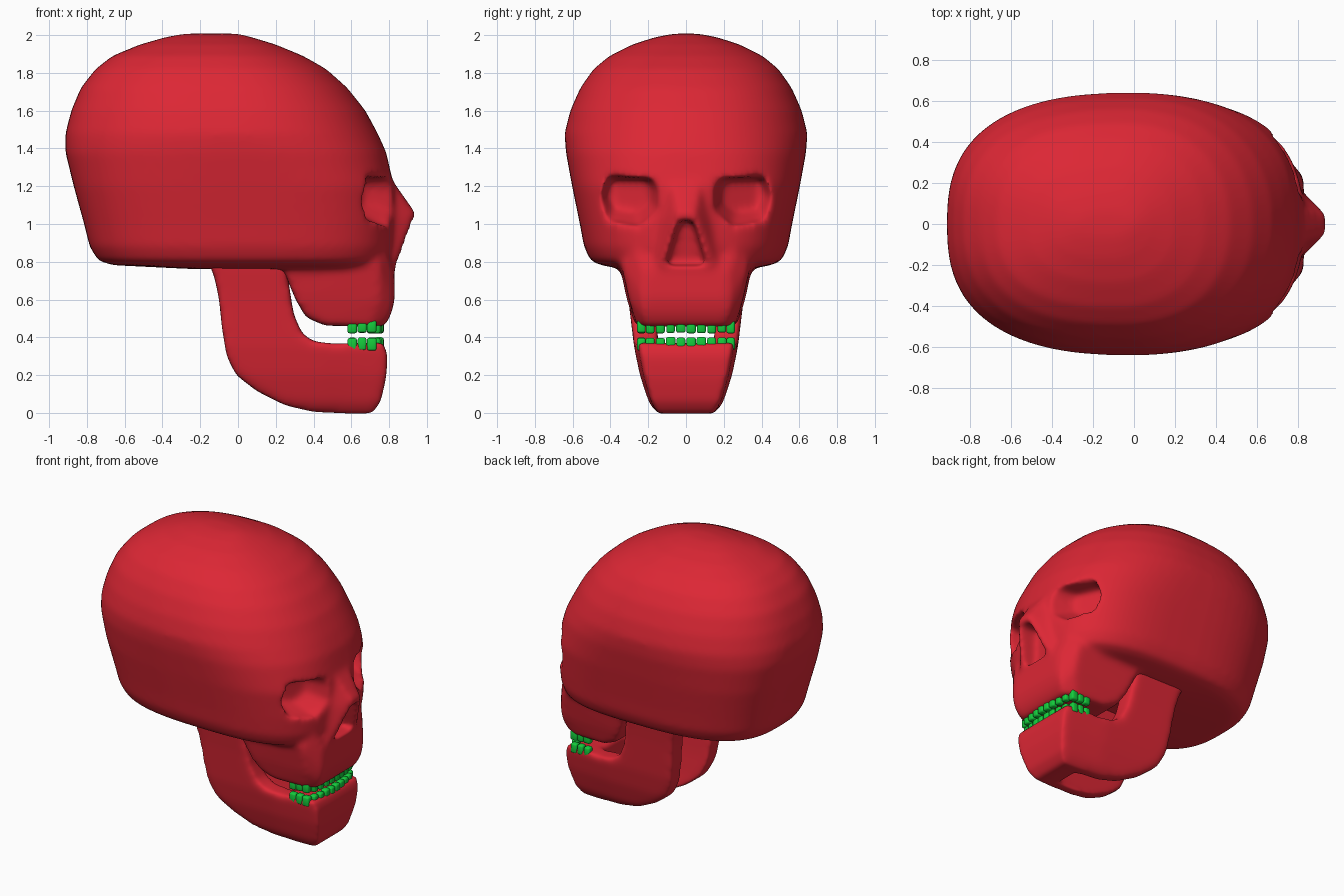
import bpy, bmesh, math, random
from mathutils import Matrix

if "Cube" in bpy.data.objects:
    bpy.data.objects.remove(bpy.data.objects["Cube"])

random.seed(4)
VOXEL = 0.016


def material(name, rgb):
    m = bpy.data.materials.new(name)
    m.diffuse_color = (*rgb, 1)
    m.use_nodes = True
    m.node_tree.nodes["Principled BSDF"].inputs["Base Color"].default_value = m.diffuse_color
    return m


def to_object(bm, name, mat=None):
    bmesh.ops.recalc_face_normals(bm, faces=bm.faces)
    me = bpy.data.meshes.new(name)
    bm.to_mesh(me)
    bm.free()
    ob = bpy.data.objects.new(name, me)
    bpy.context.collection.objects.link(ob)
    if mat:
        me.materials.append(mat)
    return ob


def hull(bm, pts):
    vs = [bm.verts.new(p) for p in pts]
    res = bmesh.ops.convex_hull(bm, input=vs)
    loose = [v for v in res["geom_interior"] if isinstance(v, bmesh.types.BMVert)]
    if loose:
        bmesh.ops.delete(bm, geom=loose, context='VERTS')


def mirrored(pts):
    return [(x, s * y, z) for x, y, z in pts for s in (1, -1)]


def prism(bm, profile, y0, y1):
    a = [bm.verts.new((x, y0, z)) for x, z in profile]
    b = [bm.verts.new((x, y1, z)) for x, z in profile]
    bm.faces.new(a)
    bm.faces.new(b[::-1])
    for i in range(len(a)):
        j = (i + 1) % len(a)
        bm.faces.new((a[i], b[i], b[j], a[j]))


def remesh(ob):
    m = ob.modifiers.new("remesh", 'REMESH')
    m.mode = 'VOXEL'
    m.voxel_size = VOXEL


def soften(ob, n):
    m = ob.modifiers.new("soften", 'SMOOTH')
    m.factor, m.iterations = 0.5, n


def bake(ob, mat):
    dg = bpy.context.evaluated_depsgraph_get()
    me = bpy.data.meshes.new_from_object(ob.evaluated_get(dg))
    ob.modifiers.clear()
    ob.data = me
    me.materials.clear()
    me.materials.append(mat)
    for p in me.polygons:
        p.use_smooth = True
        p.material_index = 0


red = material("red_bone", (0.72, 0.02, 0.035))
green = material("green_teeth", (0.007, 0.6, 0.045))

# Cranium: rounded rings of (height, back x, front x, half width)
RINGS = [(.762, -.25, .70, .34), (.782, -.66, .77, .45), (.805, -.74, .80, .505),
         (.88, -.785, .82, .54), (1.0, -.815, .825, .562), (1.2, -.87, .825, .603),
         (1.38, -.914, .785, .636), (1.48, -.914, .74, .643), (1.6, -.883, .675, .613),
         (1.72, -.833, .58, .56), (1.82, -.755, .468, .49), (1.89, -.665, .345, .405),
         (1.95, -.52, .20, .285), (1.99, -.38, .07, .16), (2.008, -.28, 0, .06)]
SEG = 64


def signed_pow(v, e):
    return math.copysign(abs(v) ** e, v)


bm = bmesh.new()
rows = []
for z, xb, xf, w in RINGS:
    c = (xb + xf) / 2 + .08 * min(1, w / .5)
    low = min(1, max(0, (1.5 - z) / .35))        # lower rings are squarer
    row = []
    for i in range(SEG):
        t = 2 * math.pi * i / SEG
        ahead = math.cos(t) > 0
        e = 2 / (2.25 + .6 * low if ahead else 2.5 + .4 * low)
        r = xf - c if ahead else c - xb
        row.append(bm.verts.new((c + r * signed_pow(math.cos(t), e),
                                 w * signed_pow(math.sin(t), e), z)))
    rows.append(row)
for a, b in zip(rows, rows[1:]):
    for i in range(SEG):
        j = (i + 1) % SEG
        bm.faces.new((a[i], a[j], b[j], b[i]))
bm.faces.new(rows[0][::-1])
bm.faces.new(rows[-1])

# Upper jaw block and nose ridge, merged into the cranium
hull(bm, mirrored([(.24, .36, .84), (.255, .34, .72), (.74, .34, .78), (.79, .26, .86),
                   (.828, .22, .74), (.83, .23, .6), (.75, .3, .6), (.305, .315, .6),
                   (.36, .28, .505), (.46, .27, .462), (.81, .23, .52), (.775, .21, .457),
                   (.7, .255, .457)]))
hull(bm, mirrored([(.7, .08, 1.3), (.81, .08, 1.24), (.945, .045, 1.05), (.92, .07, 1.0),
                   (.83, .16, .76), (.7, .2, .76), (.72, .21, 1.0)]))
skull = to_object(bm, "skull")

# Cutter for the eye sockets and the nose opening
bm = bmesh.new()
EYE = [(.18, 1.245), (.42, 1.25), (.45, 1.14), (.41, 1.02), (.25, .99), (.15, 1.07), (.145, 1.18)]
for s in (1, -1):
    pts = []
    for y, z in EYE:
        pts.append((.89 - .5 * y + .2, s * y, z))
        pts.append((.89 - .5 * y - .01, s * y, z))
        yb, zb = .30 + (y - .30) * .72, 1.15 + (z - 1.12) * .68
        pts.append((.89 - .5 * yb - .135, s * yb, zb))
    hull(bm, pts)
hull(bm, mirrored([(1.1, .035, 1.035), (1.1, .08, .95), (1.1, .12, .77),
                   (.79, .03, 1.015), (.74, .1, .785)]))
cutter = to_object(bm, "socket_cutter")
cutter.hide_render = True

remesh(skull)
b = skull.modifiers.new("sockets", 'BOOLEAN')
b.operation, b.object, b.solver = 'DIFFERENCE', cutter, 'EXACT'
remesh(skull)
soften(skull, 16)
bake(skull, red)
bpy.data.objects.remove(cutter)

# Lower jaw: two side arms and a chin, narrowed towards the bottom
ARM = [(-.17, .83), (-.125, .72), (-.1, .6), (-.085, .45), (-.06, .3), (-.01, .2), (.1, .115),
       (.25, .04), (.4, .005), (.6, -.003), (.71, -.003), (.755, .06), (.783, .18), (.793, .3),
       (.77, .372), (.5, .367), (.4, .378), (.34, .42), (.295, .52), (.265, .71), (.25, .83)]
CHIN = [(.56, -.003), (.71, -.003), (.755, .06), (.783, .18), (.793, .3), (.77, .372), (.56, .367)]
WIDTH = [(-1, .155), (0, .16), (.05, .195), (.2, .244), (.35, .275), (.6, .305), (.83, .34), (2, .34)]


def half_width(z):
    for (z0, w0), (z1, w1) in zip(WIDTH, WIDTH[1:]):
        if z <= z1:
            return w0 + (w1 - w0) * (z - z0) / (z1 - z0)


bm = bmesh.new()
for s in (1, -1):
    prism(bm, ARM, s * .175, s * .33)
prism(bm, CHIN, -.32, .32)
jaw = to_object(bm, "lower_jaw")
remesh(jaw)
bake(jaw, red)
for v in jaw.data.vertices:
    front = max(0, v.co.x - .45)
    v.co.y *= half_width(v.co.z) / .33 * (1 - .25 * front)
soften(jaw, 22)
bake(jaw, red)


# Teeth: rounded blocks along a squarish arch
def tooth_row(name, z, height):
    bm = bmesh.new()
    spots = [(.75 - .5 * y * y, y, 0) for y in (-.19 + .0543 * i for i in range(8))]
    spots += [(x, s * .236, 1) for x in (.605, .657, .708) for s in (1, -1)]
    for x, y, side in spots:
        w = .048 + random.uniform(-.004, .004)
        size = (w, .045, height) if side else (.045, w, height)
        mat = Matrix.Translation((x, y, z + random.uniform(-.003, .003))) @ Matrix.Diagonal((*size, 1))
        vs = bmesh.ops.create_cube(bm, size=1, matrix=mat)["verts"]
        es = list({e for v in vs for e in v.link_edges})
        bmesh.ops.bevel(bm, geom=es, offset=.011, segments=2, affect='EDGES', profile=.5)
    ob = to_object(bm, name, green)
    for p in ob.data.polygons:
        p.use_smooth = True


tooth_row("upper_teeth", .457, .068)
tooth_row("lower_teeth", .365, .068)
